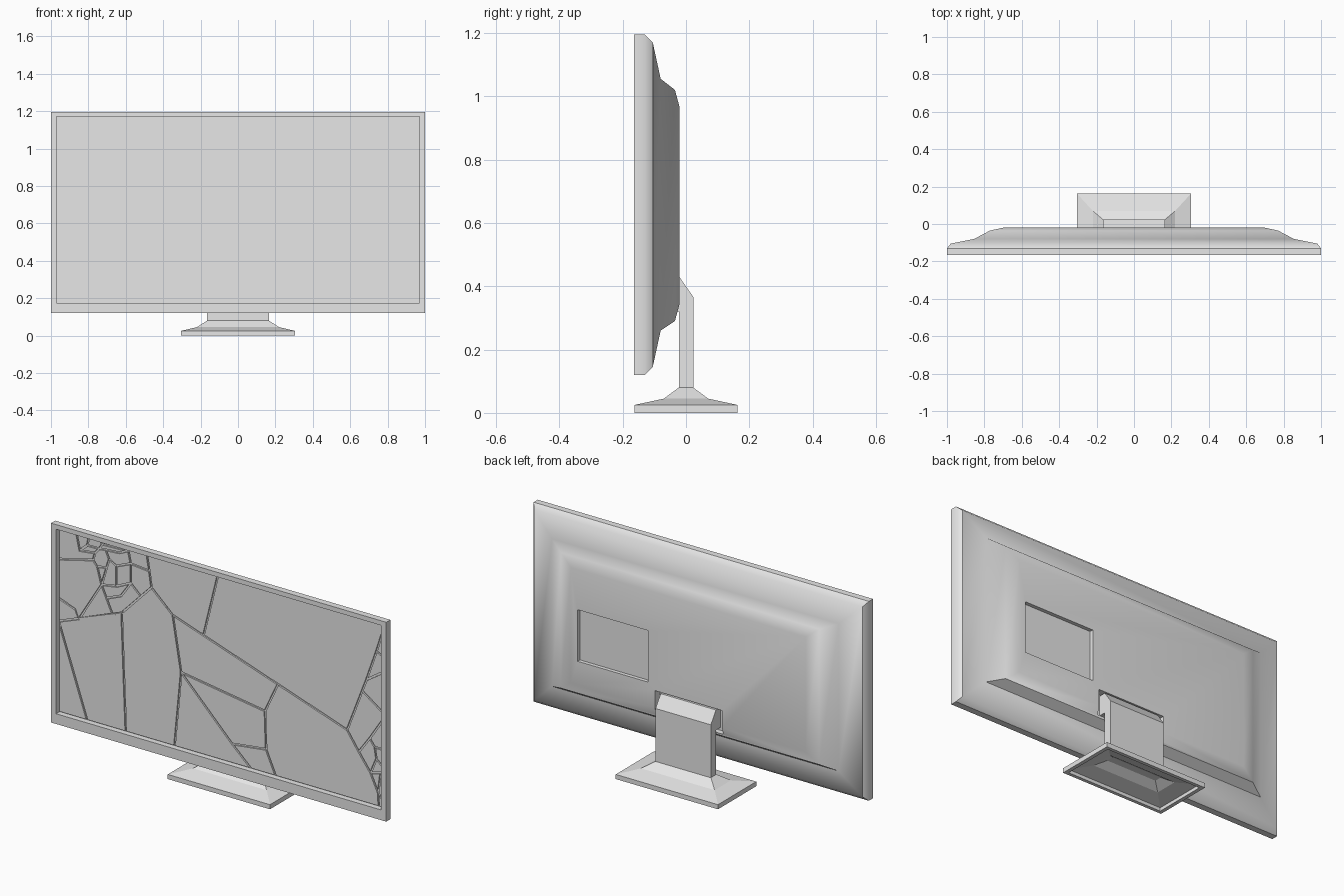
import bpy, bmesh, math
from mathutils import Vector
from mathutils.geometry import delaunay_2d_cdt

if "Cube" in bpy.data.objects:
    bpy.data.objects.remove(bpy.data.objects["Cube"])

grey = bpy.data.materials.new("plain_grey")
grey.diffuse_color = (0.8, 0.8, 0.8, 1)
grey.use_nodes = True
grey.node_tree.nodes["Principled BSDF"].inputs["Base Color"].default_value = grey.diffuse_color


def finish(bm, name, recalc=True):
    if recalc:
        bmesh.ops.recalc_face_normals(bm, faces=bm.faces[:])
    me = bpy.data.meshes.new(name)
    bm.to_mesh(me)
    bm.free()
    me.materials.append(grey)
    ob = bpy.data.objects.new(name, me)
    bpy.context.collection.objects.link(ob)
    return ob


def activate(ob):
    bpy.ops.object.select_all(action='DESELECT')
    ob.select_set(True)
    bpy.context.view_layer.objects.active = ob


def loft(name, rings, upright):
    """Skin rectangles (half width, low, high, position), stacked along y or z."""
    bm = bmesh.new()
    loops = []
    for w, lo, hi, p in rings:
        rect = [(-w, lo), (w, lo), (w, hi), (-w, hi)]
        loops.append([bm.verts.new((a, p, b) if upright else (a, b, p)) for a, b in rect])
    for l0, l1 in zip(loops, loops[1:]):
        for i in range(4):
            j = (i + 1) % 4
            bm.faces.new((l0[i], l0[j], l1[j], l1[i]))
    bm.faces.new(loops[0])
    bm.faces.new(loops[-1])
    return finish(bm, name)


def cut_box(ob, x0, x1, y0, y1, z0, z1):
    bm = bmesh.new()
    bmesh.ops.create_cube(bm, size=1)
    for v in bm.verts:
        v.co = (x1 if v.co.x > 0 else x0, y1 if v.co.y > 0 else y0, z1 if v.co.z > 0 else z0)
    cutter = finish(bm, "cutter")
    cutter.hide_render = True
    mod = ob.modifiers.new("cut", 'BOOLEAN')
    mod.object, mod.operation, mod.solver = cutter, 'DIFFERENCE', 'EXACT'
    activate(ob)
    bpy.ops.object.modifier_apply(modifier=mod.name)
    bpy.data.objects.remove(cutter)


# Housing: screen recess, bezel, then stepped back shell
W, LO, HI = 0.97, 0.175, 1.17
housing = loft("housing", [
    (W, LO, HI, -0.132), (W, LO, HI, -0.165),
    (1.0, 0.12, 1.195, -0.165), (1.0, 0.12, 1.195, -0.13),
    (0.98, 0.145, 1.17, -0.105), (0.855, 0.26, 1.055, -0.08),
    (0.77, 0.29, 1.02, -0.035), (0.70, 0.345, 0.965, -0.02)], True)
# Connector recess and stand socket
cut_box(housing, 0.24, 0.66, -0.04, 0.05, 0.47, 0.748)
cut_box(housing, -0.20, 0.20, -0.062, 0.05, 0.302, 0.435)
activate(housing)
bpy.ops.object.shade_smooth_by_angle(angle=math.radians(40))

# Cracked screen: crack paths divide the pane into shards
border = [[(-W, LO), (W, LO), (W, HI), (-W, HI), (-W, LO)]]
long_cracks = [
    [(-W, .665), (-.65, .789), (-.595, .81), (-.48, .93), (-.417, .995), (-.29, .88),
     (-.107, .82), (.337, .675), (.75, .54)],
    [(-.107, .82), (-.02, HI)],
    [(-.417, .995), (-.43, 1.08), (-.445, HI)],
    [(-W, .665), (-.80, LO)],
    [(-.595, .81), (-.57, LO)],
    [(-.29, .88), (-.24, .585), (-.28, LO)],
    [(-.24, .585), (.26, .51), (.337, .675)],
    [(.26, .51), (.267, .305), (.325, LO)],
    [(-.24, .585), (.065, .28), (.18, LO)],
    [(.065, .28), (.267, .305)],
]
right_cracks = [
    [(.75, .54), (.84, .775), (.865, .84), (.925, 1.01), (W, 1.15)],
    [(.84, .775), (W, .685)],
    [(.865, .84), (W, .91)],
    [(.925, 1.01), (W, .99)],
    [(.75, .54), (.82, .44), (.89, .345), (.935, .25), (W, .21)],
    [(.82, .44), (.885, .53), (W, .66)],
    [(.885, .53), (.915, .49), (W, .49)],
    [(.89, .345), (.925, .43), (.915, .49)],
    [(.925, .43), (W, .39)],
    [(.89, .345), (.95, .36), (W, .355)],
    [(.935, .25), (.95, .36)],
    [(.935, .25), (.94, LO)],
]
impact_cracks = [
    [(-.755, 1.09), (-.73, 1.12), (-.69, 1.125), (-.67, 1.08), (-.685, 1.03),
     (-.74, 1.02), (-.765, 1.05), (-.755, 1.09)],
    [(-.73, 1.12), (-.71, 1.15), (-.555, 1.155), (-.54, 1.09), (-.54, .985),
     (-.625, .945), (-.715, .93)],
    [(-.69, 1.125), (-.61, 1.13), (-.555, 1.155)],
    [(-.67, 1.08), (-.625, 1.055), (-.54, 1.09), (-.43, 1.08)],
    [(-.625, 1.055), (-.625, .945)],
    [(-.685, 1.03), (-.715, .93)],
    [(-.74, 1.02), (-.715, .93), (-.685, .865), (-.65, .789)],
    [(-.685, .865), (-.60, .90), (-.54, .985), (-.48, .93)],
    [(-.71, 1.15), (-.73, HI)],
    [(-.555, 1.155), (-.545, HI)],
]
left_cracks = [
    [(-W, 1.0), (-.765, 1.05)],
    [(-.865, HI), (-.845, 1.08), (-.755, 1.09)],
    [(-.845, 1.08), (-.80, 1.12), (-.73, 1.12)],
    [(-.80, 1.12), (-.79, HI)],
    [(-W, .79), (-.87, .755), (-.85, .71), (-W, .665)],
    [(-.85, .71), (-.715, .93)],
]
points, edges = [], []
for path in border + long_cracks + right_cracks + impact_cracks + left_cracks:
    for p in path:
        if p not in points:
            points.append(p)
    edges += [(points.index(a), points.index(b)) for a, b in zip(path, path[1:])]
co, _, cells = delaunay_2d_cdt([Vector(p) for p in points], edges, [], 3, 1e-4)[:3]
bm = bmesh.new()
verts = [bm.verts.new((c.x, -0.134, c.y)) for c in co]
shards = [bm.faces.new([verts[i] for i in cell]) for cell in cells]
bm.normal_update()
# Narrow each shard, then raise it so the cracks become grooves
bmesh.ops.inset_individual(bm, faces=shards, thickness=0.005, use_even_offset=True)
bmesh.ops.inset_individual(bm, faces=shards, thickness=0.0, depth=0.008)
finish(bm, "cracked_screen", recalc=False)

# Stand base: hollow underside, rim, then sloping top
loft("stand_base", [(w, -d, d, z) for w, d, z in [
    (0.15, 0.02, 0.062), (0.20, 0.062, 0.035), (0.285, 0.145, 0.018), (0.285, 0.145, 0.0),
    (0.305, 0.163, 0.0), (0.305, 0.163, 0.025), (0.22, 0.07, 0.045), (0.165, 0.023, 0.08)]], False)

# Stand neck: side profile extruded across, hooked into the socket
profile = [(-0.022, 0.075), (0.024, 0.075), (0.024, 0.365), (-0.02, 0.428),
           (-0.06, 0.428), (-0.06, 0.32), (-0.022, 0.32)]
bm = bmesh.new()
face = bm.faces.new([bm.verts.new((-0.165, y, z)) for y, z in profile])
new = bmesh.ops.extrude_face_region(bm, geom=[face])["geom"]
for v in new:
    if isinstance(v, bmesh.types.BMVert):
        v.co.x = 0.165
finish(bm, "stand_neck")
